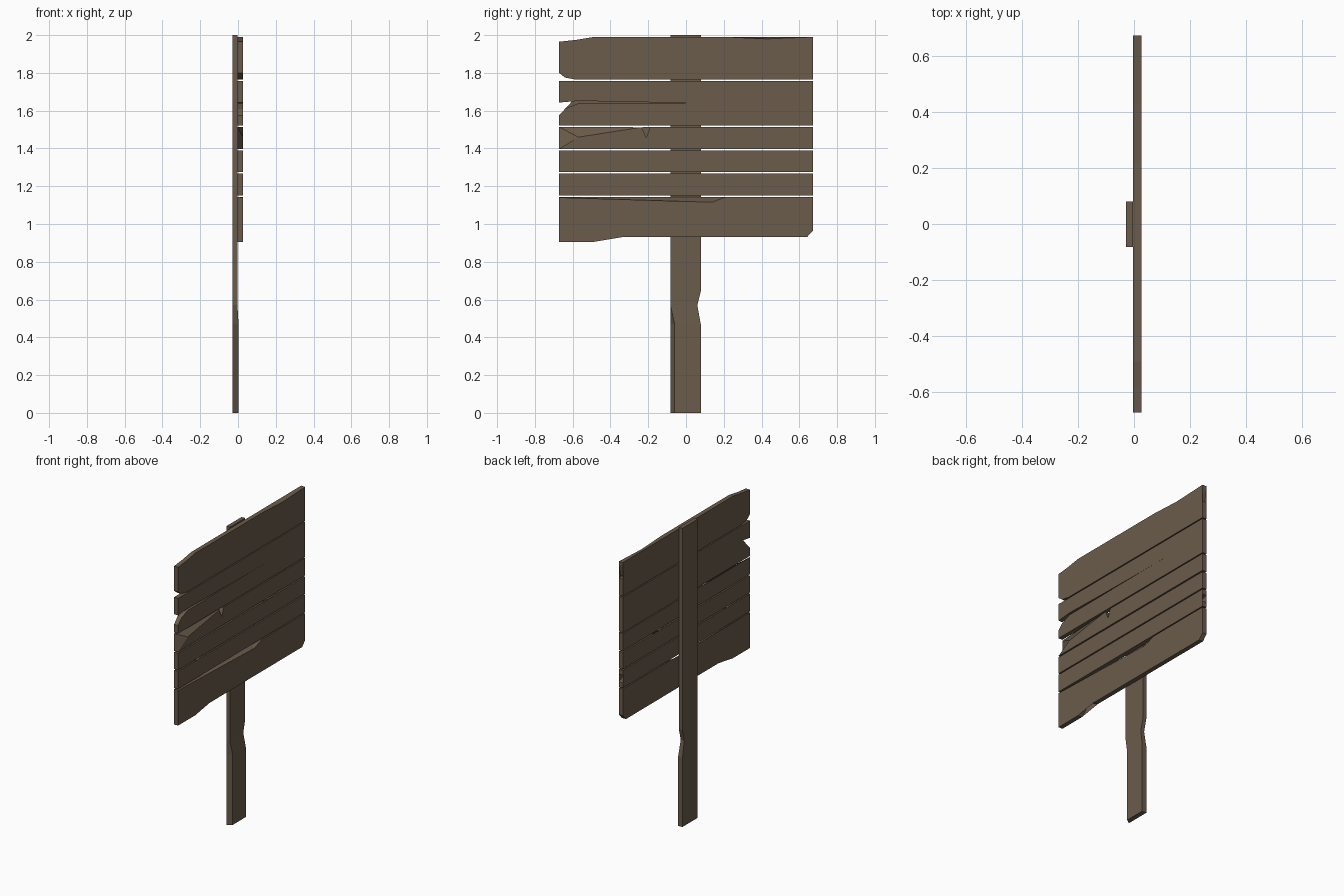
import bpy, bmesh

if "Cube" in bpy.data.objects:
    bpy.data.objects.remove(bpy.data.objects["Cube"])

wood = bpy.data.materials.new("weathered_wood")
wood.diffuse_color = (0.145, 0.106, 0.07, 1)
wood.use_nodes = True
wood.node_tree.nodes["Principled BSDF"].inputs["Base Color"].default_value = wood.diffuse_color


def board(name, outline, x_back, x_front, edit=None):
    """Extrude a (y, z) outline along x; a 4-tuple (y, z, yb, zb) chips the front edge."""
    bm = bmesh.new()
    front = [bm.verts.new((x_front, p[0], p[1])) for p in outline]
    back = [bm.verts.new((x_back, p[-2], p[-1])) for p in outline]
    bm.faces.new(front)
    bm.faces.new(back[::-1])
    n = len(outline)
    for i in range(n):
        j = (i + 1) % n
        bm.faces.new((front[i], back[i], back[j], front[j]))
    if edit:
        edit(bm, front, back)
    bmesh.ops.triangulate(bm, faces=[f for f in bm.faces if len(f.verts) > 4])
    bmesh.ops.recalc_face_normals(bm, faces=bm.faces)
    mesh = bpy.data.meshes.new(name)
    bm.to_mesh(mesh)
    bm.free()
    mesh.materials.append(wood)
    obj = bpy.data.objects.new(name, mesh)
    bpy.context.collection.objects.link(obj)
    return obj


W = 0.672   # half width of the sign

planks = {
    # wide top board, split open from the right, chipped top edge
    "top_plank": [
        (-W, 1.80), (-0.64, 1.775), (-0.58, 1.764), (W, 1.764), (W, 1.879),
        (0.02, 1.88), (0.2, 1.885), (0.44, 1.905), (0.655, 1.89), (W, 1.97),
        (W, 1.99), (0.43, 1.98, 0.43, 1.99), (0.22, 1.99), (-0.49, 1.99),
        (-0.58, 1.975), (-W, 1.965)],
    # wide board, split from the left and ending in a triangular hole
    "upper_plank": [
        (-W, 1.521), (W, 1.521), (W, 1.757), (-W, 1.757), (-W, 1.643),
        (-0.6, 1.653), (-0.3, 1.646), (0.1, 1.6405), (0.2, 1.6405),
        (0.3, 1.715), (0.34, 1.64), (0.2, 1.64), (0.1, 1.64),
        (-0.57, 1.638), (-0.64, 1.61), (-W, 1.575)],
    # splintered left end with a narrow notch
    "middle_plank": [
        (-W, 1.398), (W, 1.398), (W, 1.514), (-0.19, 1.514), (-0.21, 1.457),
        (-0.235, 1.512), (-0.57, 1.46, -W, 1.514)],
    # chipped top edge
    "lower_middle_plank": [
        (-W, 1.276), (W, 1.276), (W, 1.389), (0.35, 1.389),
        (0.293, 1.336, 0.293, 1.389), (0.24, 1.389), (-W, 1.389)],
    # notched top edge and right end
    "lower_plank": [
        (-W, 1.15), (W, 1.15), (W, 1.185), (0.6, 1.21), (W, 1.235),
        (W, 1.268), (-0.41, 1.268), (-0.45, 1.24), (-0.485, 1.268),
        (-W, 1.268)],
    # broken bottom edge, long chip along the top
    "bottom_plank": [
        (-W, 0.905), (-0.49, 0.905), (-0.42, 0.97), (-0.34, 0.93),
        (0.64, 0.93), (W, 0.965), (W, 1.143), (0.21, 1.143),
        (0.14, 1.115, 0.14, 1.143), (-W, 1.14, -W, 1.143)],
}
for name, outline in planks.items():
    board(name, outline, -0.003, 0.027)


# post with a side notch and a worn lower front corner
def wear_post(bm, front, back):
    bmesh.ops.connect_verts(bm, verts=[front[3], front[7]])
    bmesh.ops.connect_verts(bm, verts=[front[2], front[8]])
    for v in front:
        if v.co.z < 0.5:
            v.co.x = 0.003


board("post", [
    (-0.06, 0, -0.082, 0), (0.08, 0), (0.08, 0.46), (0.06, 0.57), (0.08, 0.65),
    (0.08, 2), (-0.082, 2), (-0.082, 0.57), (-0.06, 0.47, -0.082, 0.47)],
    -0.029, -0.003, wear_post)
